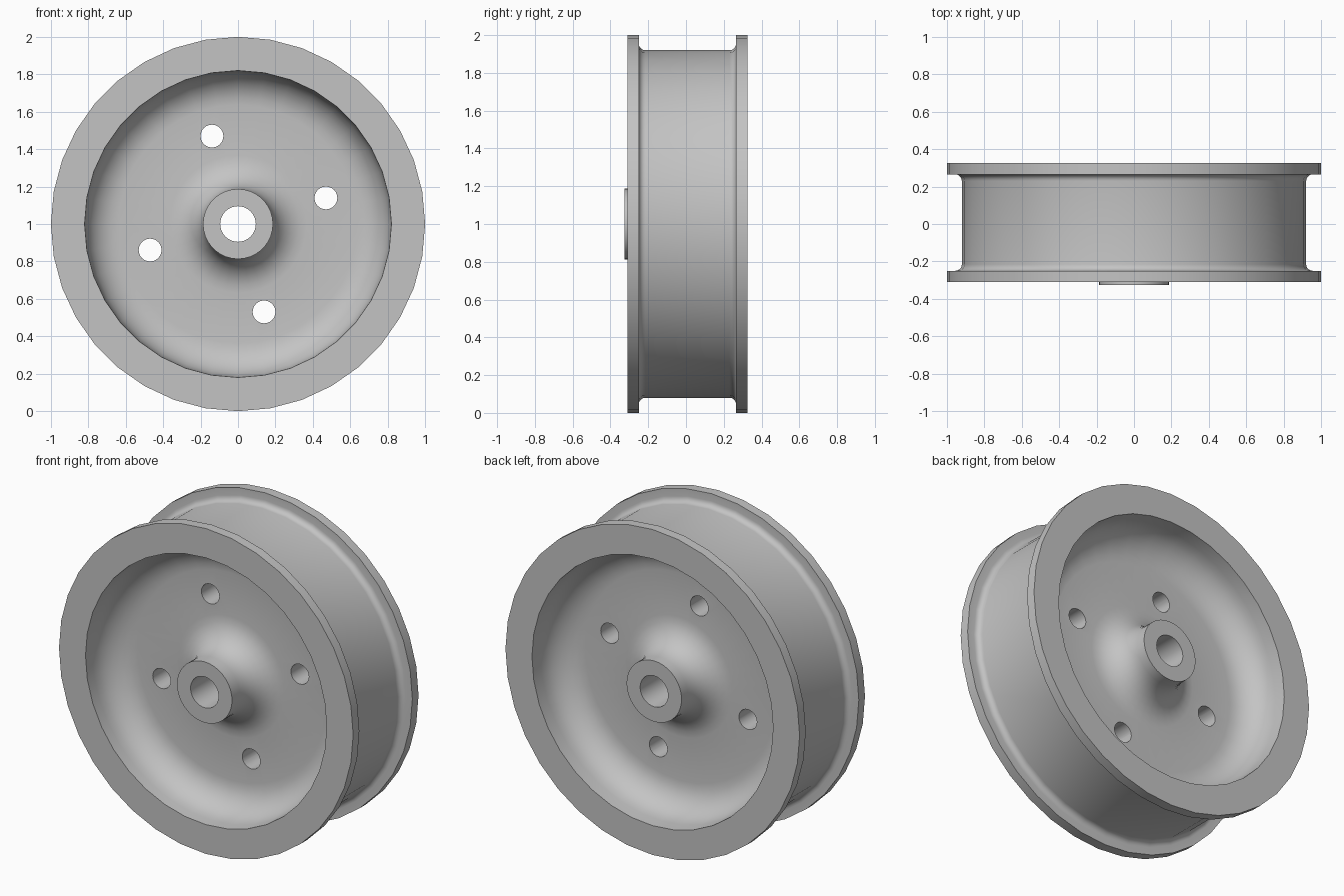
import bpy
import bmesh
from math import sin, cos, radians, tau
from mathutils import Matrix, Vector

SEGMENTS = 36
AXLE = Vector((0, 0, 1))

if "Cube" in bpy.data.objects:
    bpy.data.objects.remove(bpy.data.objects["Cube"], do_unlink=True)

grey = bpy.data.materials.new("cast grey")
grey.use_nodes = True
colour = (0.55, 0.55, 0.55, 1)
grey.diffuse_color = colour
grey.node_tree.nodes["Principled BSDF"].inputs["Base Color"].default_value = colour


def arc(radius, depth, size, start, end, steps=7):
    """Fillet points as (radius, depth) pairs."""
    angles = [radians(start + (end - start) * i / steps) for i in range(steps + 1)]
    return [(radius + size * cos(a), depth + size * sin(a)) for a in angles]


def half_profile(hub, face, groove):
    """Section of one side, from the bore out to the tread."""
    return ([(0.095, hub), (0.187, hub)]
            + arc(0.367, 0.25, 0.18, 180, 270)       # hub fillet
            + arc(0.637, 0.25, 0.18, 270, 360)       # dish fillet
            + [(0.82, face), (1, face), (1, groove)]
            + arc(0.955, groove - 0.035, 0.035, 90, 180, 5))


def make_object(name, bm):
    bmesh.ops.recalc_face_normals(bm, faces=bm.faces)
    mesh = bpy.data.meshes.new(name)
    bm.to_mesh(mesh)
    bm.free()
    mesh.materials.append(grey)
    obj = bpy.data.objects.new(name, mesh)
    bpy.context.collection.objects.link(obj)
    return obj


# Wheel: closed section turned around the axle
front = [(r, -d) for r, d in half_profile(0.325, 0.31, 0.25)]
back = half_profile(0.31, 0.325, 0.265)
section = front + back[::-1]
bm = bmesh.new()
rings = []
for i in range(SEGMENTS):
    a = tau * i / SEGMENTS
    rings.append([bm.verts.new((r * cos(a), y, 1 + r * sin(a))) for r, y in section])
for i, ring in enumerate(rings):
    after = rings[(i + 1) % SEGMENTS]
    for j in range(len(section)):
        k = (j + 1) % len(section)
        bm.faces.new((ring[j], ring[k], after[k], after[j]))
wheel = make_object("flanged_wheel", bm)

# Four bolt holes through the web
bm = bmesh.new()
for i in range(4):
    a = radians(16.5 + 90 * i)
    place = Matrix.Translation(AXLE + Vector((cos(a), 0, sin(a))) * 0.49)
    bmesh.ops.create_cone(bm, cap_ends=True, segments=24, radius1=0.061, radius2=0.061,
                          depth=0.4, matrix=place @ Matrix.Rotation(radians(90), 4, "X"))
cutter = make_object("bolt_hole_cutter", bm)
cutter.hide_render = True

holes = wheel.modifiers.new("bolt holes", "BOOLEAN")
holes.operation = "DIFFERENCE"
holes.solver = "EXACT"
holes.object = cutter

bpy.ops.object.select_all(action="DESELECT")
wheel.select_set(True)
bpy.context.view_layer.objects.active = wheel
bpy.ops.object.modifier_apply(modifier=holes.name)
bpy.data.objects.remove(cutter, do_unlink=True)
bpy.ops.object.shade_smooth_by_angle(angle=radians(30))
